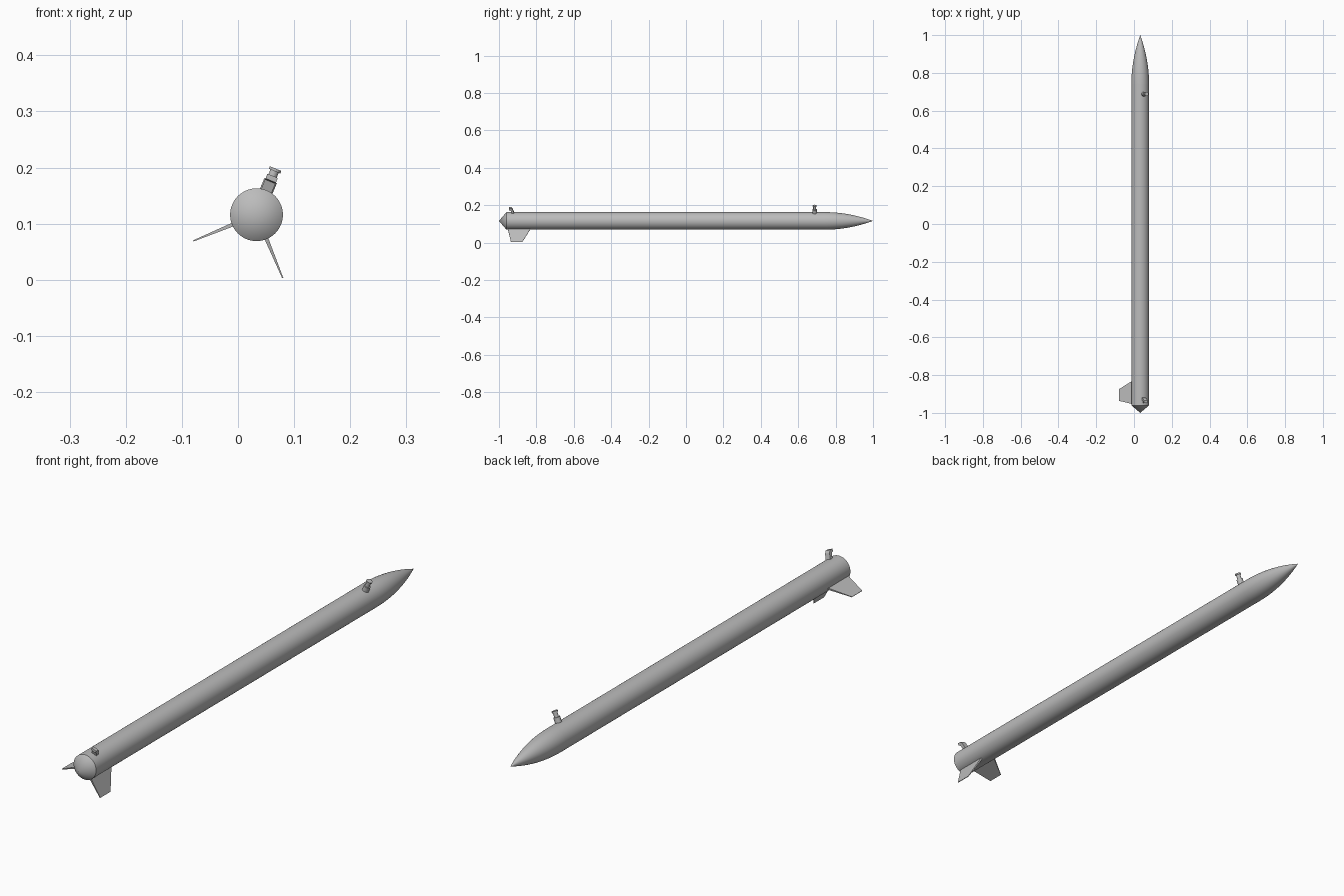
import bpy
import bmesh
import math
from mathutils import Vector

if bpy.data.objects.get("Cube"):
    bpy.data.objects.remove(bpy.data.objects["Cube"])

CX, CZ, R = 0.033, 0.116, 0.047
TILT = math.radians(67.5)      # direction of the launch guides around the body

grey = bpy.data.materials.new("plain grey")
grey.use_nodes = True
grey.diffuse_color = (0.5, 0.5, 0.5, 1)
grey.node_tree.nodes["Principled BSDF"].inputs["Base Color"].default_value = (0.5, 0.5, 0.5, 1)


def place(angle, radial, side, y):
    """Point at a radial distance and sideways offset from the body axis."""
    c, s = math.cos(angle), math.sin(angle)
    return Vector((CX + radial * c - side * s, y, CZ + radial * s + side * c))


def finish(name, bm, smooth=True):
    bmesh.ops.remove_doubles(bm, verts=bm.verts, dist=1e-6)
    bmesh.ops.recalc_face_normals(bm, faces=bm.faces)
    mesh = bpy.data.meshes.new(name)
    bm.to_mesh(mesh)
    bm.free()
    mesh.materials.append(grey)
    obj = bpy.data.objects.new(name, mesh)
    bpy.context.collection.objects.link(obj)
    if smooth:
        bpy.ops.object.select_all(action="DESELECT")
        obj.select_set(True)
        bpy.context.view_layer.objects.active = obj
        bpy.ops.object.shade_smooth_by_angle(angle=math.radians(30))


def lathe(name, profile, axis, centre, segments):
    """Turn (radius, height) points around an axis."""
    axis = axis.normalized()
    u = axis.orthogonal().normalized()
    bm = bmesh.new()
    verts = [bm.verts.new(centre + u * r + axis * h) for r, h in profile]
    edges = [bm.edges.new(pair) for pair in zip(verts, verts[1:])]
    bmesh.ops.spin(bm, geom=verts + edges, cent=centre, axis=axis,
                   angle=math.tau, steps=segments, use_merge=True)
    finish(name, bm)


def slab(name, outline, angle, thickness):
    """Flat part from (y, radial, thickness factor) points."""
    bm = bmesh.new()
    sides = [[bm.verts.new(place(angle, r, s * thickness * f / 2, y))
              for y, r, f in outline] for s in (-1, 1)]
    for side in sides:
        bm.faces.new(side)
    n = len(outline)
    for i in range(n):
        j = (i + 1) % n
        bm.faces.new((sides[0][i], sides[0][j], sides[1][j], sides[1][i]))
    finish(name, bm, False)


# Body tube with conical tail and curved nose
axis_y = Vector((0, 1, 0))
middle = Vector((CX, 0, CZ))
lathe("body_tube", [(0, -0.96), (R, -0.96), (R, 0.74), (0, 0.74)], axis_y, middle, 64)
lathe("tail_cone", [(0, -1), (R, -0.96)], axis_y, middle, 64)
nose = [(R * (1 - (i / 16) ** 2), 0.74 + 0.26 * i / 16) for i in range(17)]
lathe("nose_cone", nose, axis_y, middle, 64)

# Two tapered fins at right angles
fin = [(-0.953, 0.044, 1), (-0.83, 0.044, 1), (-0.875, 0.122, 0.3), (-0.936, 0.122, 0.3)]
for name, offset in (("left_fin", 225), ("right_fin", 135)):
    slab(name, fin, TILT + math.radians(offset), 0.007)

# Stepped launch button near the nose
button = [(0, 0.04), (0.012, 0.04), (0.012, 0.066), (0.008, 0.066),
          (0.008, 0.084), (0.011, 0.084), (0.011, 0.089), (0, 0.089)]
up = place(TILT, 1, 0, 0) - place(TILT, 0, 0, 0)
lathe("launch_button", button, up, place(TILT, 0, 0, 0.688), 24)

# Rearward hook near the tail
hook = [(-0.918, 0.044, 1), (-0.926, 0.067, 1), (-0.934, 0.075, 1), (-0.947, 0.075, 1),
        (-0.947, 0.066, 1), (-0.938, 0.064, 1), (-0.931, 0.044, 1)]
slab("tail_hook", hook, TILT, 0.02)
